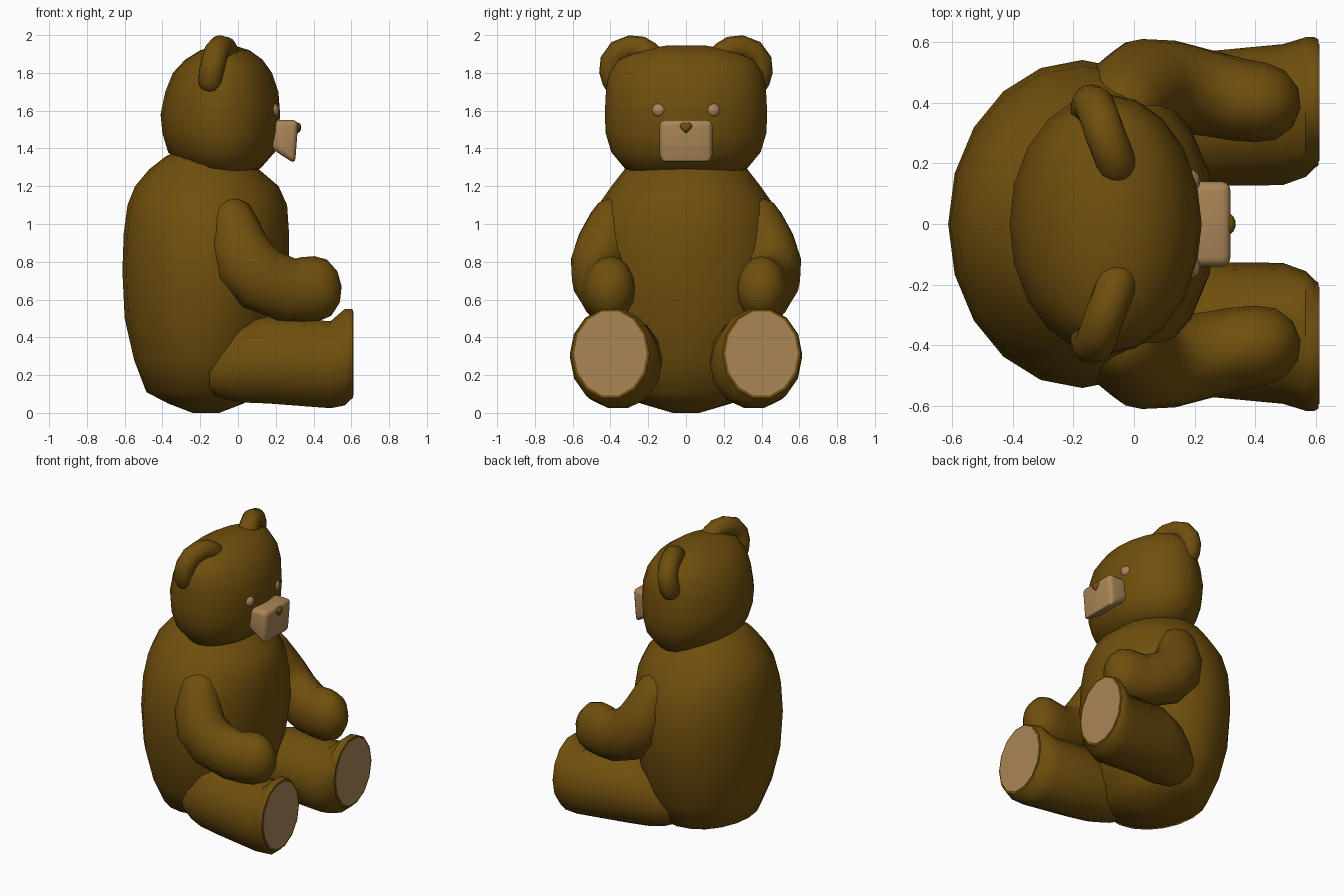
import bpy, bmesh, math
from mathutils import Vector

if "Cube" in bpy.data.objects:
    bpy.data.objects.remove(bpy.data.objects["Cube"])


def material(name, rgb):
    m = bpy.data.materials.new(name)
    m.diffuse_color = (*rgb, 1)
    m.use_nodes = True
    m.node_tree.nodes["Principled BSDF"].inputs["Base Color"].default_value = m.diffuse_color
    return m


BROWN = material("brown_fur", (0.16, 0.078, 0.004))
TAN = material("tan_pad", (0.40, 0.235, 0.095))
Y, Z = Vector((0, 1, 0)), Vector((0, 0, 1))


def finish(name, bm, mat, angle=40):
    bmesh.ops.recalc_face_normals(bm, faces=bm.faces)
    me = bpy.data.meshes.new(name)
    bm.to_mesh(me)
    bm.free()
    ob = bpy.data.objects.new(name, me)
    bpy.context.collection.objects.link(ob)
    me.materials.append(mat)
    bpy.ops.object.select_all(action='DESELECT')
    ob.select_set(True)
    bpy.context.view_layer.objects.active = ob
    bpy.ops.object.shade_smooth_by_angle(angle=math.radians(angle))
    return ob


def loft(name, rings, seg, mat, angle=40):
    """Skin elliptical rings given as (centre, u half-axis, v half-axis)."""
    bm = bmesh.new()
    loops = []
    for c, u, v in rings:
        loops.append([bm.verts.new(c + u * math.cos(a) + v * math.sin(a))
                      for a in (2 * math.pi * i / seg for i in range(seg))])
    for a, b in zip(loops, loops[1:]):
        for i in range(seg):
            j = (i + 1) % seg
            bm.faces.new((a[i], a[j], b[j], b[i]))
    bm.faces.new(loops[0])
    bm.faces.new(loops[-1])
    return finish(name, bm, mat, angle)


def upright(rows):
    """Rows of (z, x back, x front, half width) to horizontal rings."""
    return [(Vector(((x0 + x1) / 2, 0, z)), Vector(((x1 - x0) / 2, 0, 0)), Y * w)
            for z, x0, x1, w in rows]


def limb(name, path, side, seg, mat):
    """Round-ended tube along (centre, radius across, radius in the bend plane, side axis)."""
    pts = [Vector(p[0]) for p in path]
    rings = []
    n = len(pts)
    for i, (_, ru, rv, axis) in enumerate(path):
        t = (pts[min(i + 1, n - 1)] - pts[max(i - 1, 0)]).normalized()
        u = (Vector(axis) - t * Vector(axis).dot(t)).normalized()
        v = t.cross(u)
        caps = [0]
        if i == 0:
            caps = [-88, -60, -30, 0]
        elif i == n - 1:
            caps = [0, 30, 60, 88]
        for d in caps:
            a = math.radians(d)
            k = math.cos(a)
            rings.append((pts[i] + t * math.sin(a) * min(ru, rv), u * ru * k, v * rv * k))
    for r in rings:
        for vec in r:
            vec.y *= side
    return loft(name, rings, seg, mat, 60)


# Body and head
loft("body", upright([
    (0.0, -0.24, -0.10, 0.07), (0.05, -0.37, 0.03, 0.24), (0.11, -0.485, 0.11, 0.365),
    (0.28, -0.55, 0.18, 0.45), (0.50, -0.60, 0.235, 0.51), (0.75, -0.612, 0.27, 0.54),
    (0.95, -0.605, 0.27, 0.52), (1.10, -0.585, 0.26, 0.465), (1.20, -0.545, 0.215, 0.395),
    (1.29, -0.47, 0.11, 0.325), (1.36, -0.38, 0.02, 0.24), (1.40, -0.28, -0.08, 0.12)]),
    20, BROWN, 60)
loft("head", upright([
    (1.27, -0.20, 0.06, 0.26), (1.295, -0.28, 0.12, 0.325), (1.38, -0.37, 0.195, 0.395),
    (1.48, -0.40, 0.215, 0.425), (1.58, -0.41, 0.223, 0.43), (1.70, -0.385, 0.214, 0.424),
    (1.80, -0.345, 0.18, 0.407), (1.87, -0.28, 0.13, 0.36), (1.92, -0.20, 0.06, 0.25),
    (1.945, -0.10, -0.02, 0.10)]), 20, BROWN, 60)

# Muzzle: wedge with rounded edges
bm = bmesh.new()
bmesh.ops.create_cube(bm, size=2)
for v in bm.verts:
    front, top = v.co.x > 0, v.co.z > 0
    v.co.x = (0.32 if top else 0.302) if front else 0.13
    v.co.z = 1.55 if top else (1.318 if front else 1.43)
    v.co.y *= 0.14
bmesh.ops.bevel(bm, geom=bm.edges[:], offset=0.03, segments=3, profile=0.5, affect='EDGES')
finish("muzzle", bm, TAN)

# Mouth: thin curved lip on the muzzle
limb("mouth", [((0.297, -0.11, 1.365), 0.006, 0.006, Z), ((0.297, 0, 1.35), 0.006, 0.006, Z),
               ((0.297, 0.11, 1.365), 0.006, 0.006, Z)], 1, 8, TAN)


def ball(name, loc, scale, mat, taper=0):
    bm = bmesh.new()
    bmesh.ops.create_uvsphere(bm, u_segments=16, v_segments=10, radius=1)
    for v in bm.verts:
        v.co.y *= 1 + taper * v.co.z
        v.co = Vector(a * b for a, b in zip(v.co, scale)) + Vector(loc)
    return finish(name, bm, mat, 50)


ball("nose", (0.314, 0, 1.51), (0.021, 0.03, 0.028), BROWN, 0.5)

for side, tag in ((1, "left"), (-1, "right")):
    ball("eye_" + tag, (0.179, 0.142 * side, 1.602), (0.04, 0.04, 0.04), TAN)

    # Ear: bent roll hugging the head
    ear = [(-0.144, 0.378, 1.757), (-0.14, 0.394, 1.81), (-0.13, 0.39, 1.86),
           (-0.115, 0.355, 1.91), (-0.093, 0.29, 1.934), (-0.072, 0.24, 1.928),
           (-0.058, 0.195, 1.90)]
    limb("ear_" + tag, [(p, 0.066, 0.066, (1, 0, 0)) for p in ear], side, 16, BROWN)

    # Arm bent forward at the elbow
    arm = [((-0.03, 0.385, 1.01), 0.13, 0.13), ((-0.005, 0.43, 0.90), 0.145, 0.155),
           ((0.035, 0.46, 0.80), 0.15, 0.172), ((0.12, 0.455, 0.71), 0.15, 0.175),
           ((0.26, 0.427, 0.652), 0.14, 0.17), ((0.34, 0.41, 0.652), 0.136, 0.172),
           ((0.417, 0.40, 0.658), 0.132, 0.172)]
    limb("arm_" + tag, [(*p, Y) for p in arm], side, 16, BROWN)

    # Leg stretched forward, flaring into the foot: x, y, z, half width, half height
    leg = [(-0.15, 0.29, 0.22, 0.12, 0.12), (-0.08, 0.30, 0.235, 0.165, 0.165),
           (0.02, 0.32, 0.265, 0.20, 0.215), (0.16, 0.343, 0.28, 0.218, 0.236),
           (0.49, 0.36, 0.255, 0.232, 0.236), (0.565, 0.385, 0.295, 0.23, 0.262),
           (0.595, 0.40, 0.31, 0.215, 0.247), (0.608, 0.40, 0.313, 0.207, 0.24)]
    loft("leg_" + tag, [(Vector((x, y * side, z)), Y * w, Z * h) for x, y, z, w, h in leg],
         14, BROWN, 35)
    loft("foot_pad_" + tag, [(Vector((x, 0.40 * side, 0.315)), Y * 0.193, Z * 0.228)
                             for x in (0.60, 0.611)], 14, TAN, 35)
